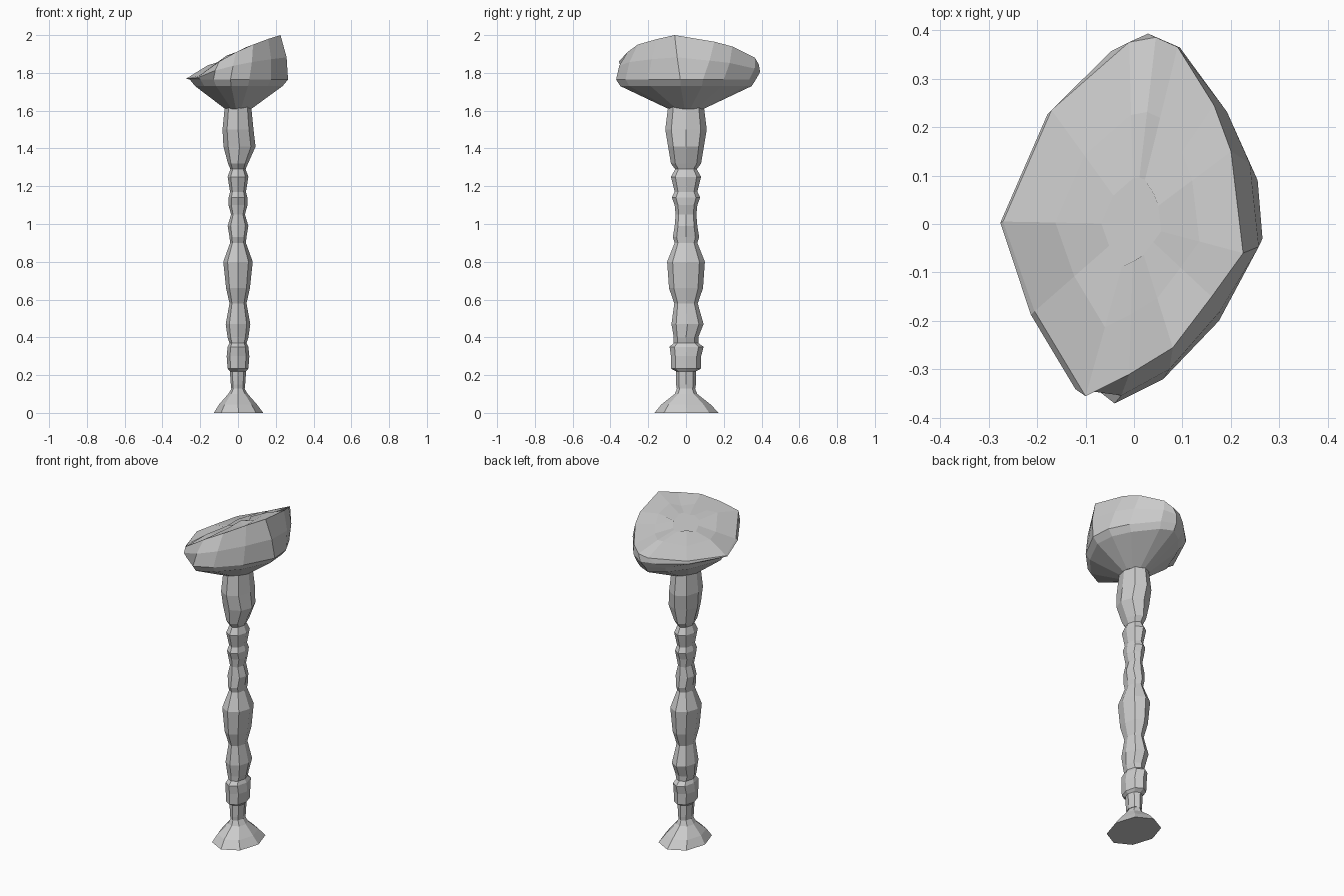
import bpy, math
from mathutils import Vector


def loft(name, rings):
    """Skin a stack of equal-length rings with flat faces and capped ends."""
    n = len(rings[0])
    verts = [v for r in rings for v in r]
    faces = []
    for k in range(len(rings) - 1):
        for i in range(n):
            j = (i + 1) % n
            faces.append((k * n + i, k * n + j, (k + 1) * n + j, (k + 1) * n + i))
    faces.append(tuple(reversed(range(n))))
    faces.append(tuple(range((len(rings) - 1) * n, len(rings) * n)))
    mesh = bpy.data.meshes.new(name)
    mesh.from_pydata(verts, [], faces)
    mesh.update()
    ob = bpy.data.objects.new(name, mesh)
    bpy.context.collection.objects.link(ob)
    return ob


def octagon(z, rx, ry, cx=0.0, cy=0.0):
    return [(cx + rx * math.cos(i * math.pi / 4), cy + ry * math.sin(i * math.pi / 4), z)
            for i in range(8)]


# Flared foot: z, x radius, y radius, x centre, y centre
foot = [(0, .131, .17, .003, .003), (.045, .10, .13, 0, 0),
        (.10, .052, .06, 0, 0), (.135, .03, .045, 0, 0)]
loft("foot", [octagon(*p) for p in foot])

# Knobbly turned stem
stem = [(.13, .036, .05), (.15, .038, .052), (.22, .043, .053), (.235, .055, .08),
        (.30, .06, .08), (.35, .055, .09, 0, .003), (.37, .045, .065),
        (.40, .055, .065), (.47, .065, .085, 0, .008), (.58, .045, .062),
        (.66, .063, .09), (.80, .078, .10), (.90, .042, .06),
        (.93, .045, .07), (.99, .055, .06), (1.05, .037, .055),
        (1.10, .05, .06), (1.14, .05, .075), (1.17, .042, .06),
        (1.25, .055, .08), (1.29, .04, .057), (1.32, .053, .08),
        (1.41, .085, .095, .008), (1.50, .082, .11), (1.62, .07, .095)]
loft("stem", [octagon(*p) for p in stem])

# Head: lower outline and slanted top rim, matched point by point
outline = [(.265, -.03), (.255, .09), (.2, .2), (.09, .335), (.01, .37), (-.08, .31),
           (-.17, .2), (-.255, 0), (-.2, -.18), (-.13, -.3), (-.04, -.37),
           (.06, -.32), (.175, -.2)]
rim = [(.225, -.06, 2.0), (.2, .15, 1.965), (.165, .245, 1.94), (.09, .365, 1.88),
       (.045, .385, 1.845), (-.01, .375, 1.83), (-.17, .235, 1.80), (-.27, .005, 1.772),
       (-.205, -.18, 1.785), (-.1, -.355, 1.86), (-.01, -.31, 1.91),
       (.08, -.255, 1.95), (.16, -.15, 1.98)]
rim = [Vector(p) for p in rim]
low = [Vector((x, y, 1.765)) for x, y in outline]
lip = [Vector((x * .89, y * .94, 1.73)) for x, y in outline]
neck = [Vector((x * .27, y * .255, 1.61)) for x, y in outline]
mid = []
for a, b in zip(low, rim):
    m = (a + b) / 2
    m.x *= 1.05
    m.y *= 1.04
    mid.append(m)

# Rough, slightly stepped top surface
centre = Vector((0, 0, 1.905))
steps = (0, .012, -.01, .01, .004, .012, -.006, .014, .0, .014, -.008, .006, -.012)
top_outer = [r.lerp(centre, .4) + Vector((0, 0, s)) for r, s in zip(rim, steps)]
top_inner = [r.lerp(centre, .75) + Vector((0, 0, -s * .7)) for r, s in zip(rim, steps)]
loft("head", [neck, lip, low, mid, rim, top_outer, top_inner])
